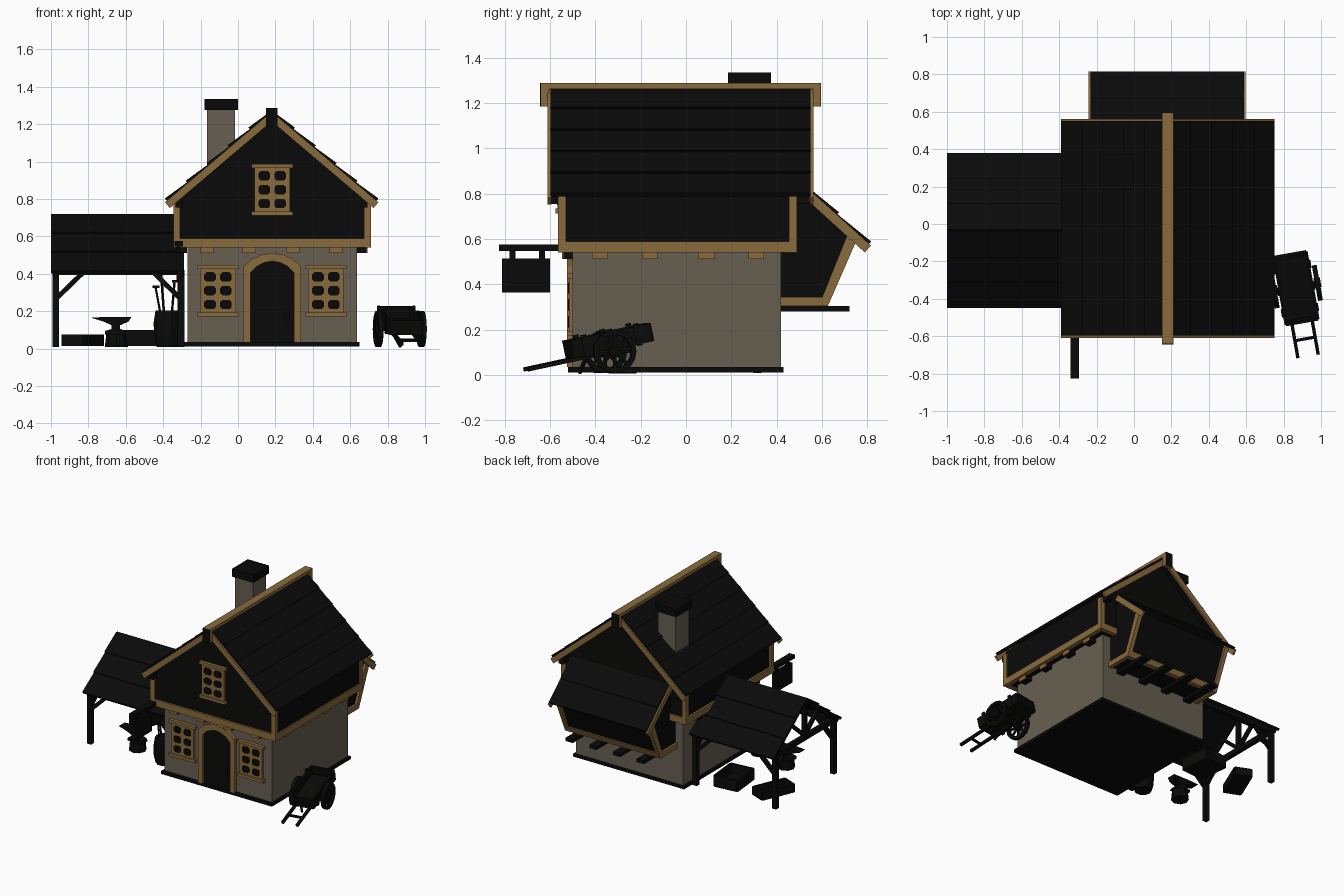
import bpy, bmesh, math
from mathutils import Vector, Matrix

if "Cube" in bpy.data.objects:
    bpy.data.objects.remove(bpy.data.objects["Cube"])


def material(name, rgb):
    m = bpy.data.materials.new(name)
    m.diffuse_color = (*rgb, 1)
    m.use_nodes = True
    m.node_tree.nodes["Principled BSDF"].inputs["Base Color"].default_value = m.diffuse_color
    return m


TAN = material("tan timber", (0.25, 0.145, 0.046))
STONE = material("grey plaster", (0.135, 0.115, 0.083))
ROOF = material("dark shingle", (0.003, 0.003, 0.003))
DARK = material("dark wood", (0.0032, 0.003, 0.0028))
IRON = material("black iron", (0.0025, 0.0025, 0.0025))


def finish(name, bm, mat):
    bmesh.ops.recalc_face_normals(bm, faces=bm.faces)
    me = bpy.data.meshes.new(name)
    bm.to_mesh(me)
    bm.free()
    me.materials.append(mat)
    ob = bpy.data.objects.new(name, me)
    bpy.context.collection.objects.link(ob)
    return ob


def prism(name, pts, axis, a, b, mat):
    """Extrude a flat profile along an axis from a to b."""
    put = {'x': lambda p, t: (t, p[0], p[1]), 'y': lambda p, t: (p[0], t, p[1]),
           'z': lambda p, t: (p[0], p[1], t)}[axis]
    bm = bmesh.new()
    lo = [bm.verts.new(put(p, a)) for p in pts]
    hi = [bm.verts.new(put(p, b)) for p in pts]
    bm.faces.new(lo)
    bm.faces.new(hi)
    for i in range(len(pts)):
        j = (i + 1) % len(pts)
        bm.faces.new((lo[i], lo[j], hi[j], hi[i]))
    return finish(name, bm, mat)


def box(name, x0, x1, y0, y1, z0, z1, mat):
    return prism(name, [(x0, y0), (x1, y0), (x1, y1), (x0, y1)], 'z', z0, z1, mat)


def beam(name, p, q, w, mat):
    """Square bar between two points."""
    p, q = Vector(p), Vector(q)
    ob = box(name, -w / 2, w / 2, -w / 2, w / 2, 0, (q - p).length, mat)
    ob.data.transform(Matrix.Translation(p) @ (q - p).to_track_quat('Z', 'Y').to_matrix().to_4x4())
    return ob


def lathe(name, c, rings, n, mat):
    """Stacked n-sided rings (radius, z) closed at both ends."""
    bm = bmesh.new()
    rows = [[bm.verts.new((c[0] + r * math.cos(2 * math.pi * i / n), c[1] + r * math.sin(2 * math.pi * i / n), z))
             for i in range(n)] for r, z in rings]
    bm.faces.new(rows[0])
    bm.faces.new(rows[-1])
    for a, b in zip(rows, rows[1:]):
        for i in range(n):
            bm.faces.new((a[i], a[(i + 1) % n], b[(i + 1) % n], b[i]))
    return finish(name, bm, mat)


def strip(a, b, lo, hi):
    """Parallelogram along a slope, offset from lo to hi above it."""
    a, b = Vector(a), Vector(b)
    d = (b - a).normalized()
    n = Vector((-d.y, d.x))
    n = n if n.y > 0 else -n
    return [a + n * lo, b + n * lo, b + n * hi, a + n * hi]


def shingles(name, a, b, rows, axis, t0, t1):
    """Roof slope with overlapping rows."""
    s = strip(a, b, 0, 0.02)
    n = (s[3] - s[0]) / 0.02
    pts = [s[1], s[0]]
    for i in range(rows):
        pts += [s[0].lerp(s[1], i / rows) + n * 0.009, s[0].lerp(s[1], (i + 1) / rows) + n * 0.02]
    return prism(name, pts, axis, t0, t1, ROOF)


# Ground floor and base
box("base_plinth", -0.285, 0.65, -0.52, 0.43, 0.012, 0.035, DARK)
box("ground_walls", -0.27, 0.635, -0.5, 0.42, 0.035, 0.545, STONE)

# Upper storey with gables
prism("upper_walls", [(-0.33, 0.546), (0.70, 0.546), (0.70, 0.81), (0.18, 1.25), (-0.33, 0.81)],
      'y', -0.55, 0.48, DARK)
for y0, y1, n in ((-0.565, -0.53, "front"), (0.455, 0.49, "back")):
    box(n + "_floor_beam", -0.345, 0.71, y0, y1, 0.54, 0.59, TAN)
    for x0 in (-0.345, 0.675):
        box(n + "_corner_post", x0, x0 + 0.035, y0, y1, 0.59, 0.79, TAN)
for x0 in (-0.345, 0.675):
    box("side_floor_beam", x0, x0 + 0.035, -0.53, 0.455, 0.54, 0.59, TAN)

# Joist ends under the overhang: dark joist, tan end plate
for x in (-0.165, 0.06, 0.295, 0.525):
    box("front_joist", x - 0.035, x + 0.035, -0.54, -0.49, 0.512, 0.54, DARK)
    box("front_joist_cap", x - 0.035, x + 0.035, -0.547, -0.54, 0.512, 0.54, TAN)
for y in (-0.38, -0.16, 0.09, 0.31):
    for s in (-1, 1):
        c = 0.1825 + s * 0.48
        box("side_joist", c - 0.035, c + 0.024, y - 0.035, y + 0.035, 0.512, 0.54, DARK)
        e = 0.1825 + s * 0.507
        box("side_joist_cap", e - 0.004, e + 0.004, y - 0.035, y + 0.035, 0.512, 0.54, TAN)

# Main roof with tan bargeboards
for s in (-1, 1):
    ridge, eave = (0.18, 1.262), (0.18 + s * 0.558, 0.788)
    shingles("main_roof", ridge, eave, 5, 'y', -0.597, 0.55)
    low = (0.18 + s * 0.568, 0.7795)
    for y0 in (-0.61, 0.546):
        prism("bargeboard", strip(ridge, low, -0.036, 0.004), 'y', y0, y0 + 0.016, TAN)
    px = 0.18 + s * 0.495
    box("eave_purlin", px - 0.018, px + 0.018, -0.6, 0.545, 0.755, 0.80, DARK)
box("ridge_cap", 0.15, 0.21, -0.635, 0.585, 1.262, 1.288, TAN)
for y0, y1, yf in ((-0.64, -0.605, -0.643), (0.56, 0.593, 0.593)):
    box("ridge_end", 0.15, 0.21, y0, y1, 1.185, 1.288, TAN)
    box("ridge_end_face", 0.15, 0.21, yf, yf + 0.003, 1.185, 1.288, DARK)

# Chimney
box("chimney", -0.165, -0.015, 0.20, 0.36, 0.85, 1.28, STONE)
box("chimney_cap", -0.18, 0.0, 0.185, 0.375, 1.275, 1.335, IRON)


# Windows: frame, lintel, sill and six chamfered panes
def window(name, cx, cz, y):
    box(name + "_frame", cx - 0.095, cx + 0.095, y - 0.016, y + 0.02, cz - 0.12, cz + 0.12, TAN)
    for z in (cz - 0.127, cz + 0.127):
        box(name + "_rail", cx - 0.11, cx + 0.11, y - 0.025, y + 0.02, z - 0.011, z + 0.011, TAN)
    for i in (-1, 1):
        for j in (-1, 0, 1):
            x, z, w, h, k = cx + i * 0.0425, cz + j * 0.074, 0.031, 0.025, 0.012
            pts = [(x - w + k, z - h), (x + w - k, z - h), (x + w, z - h + k), (x + w, z + h - k),
                   (x + w - k, z + h), (x - w + k, z + h), (x - w, z + h - k), (x - w, z - h + k)]
            prism(name + "_pane", pts, 'y', y - 0.02, y - 0.015, IRON)


window("left_window", -0.107, 0.31, -0.5)
window("right_window", 0.47, 0.31, -0.5)
window("upper_window", 0.183, 0.85, -0.55)

# Arched door
outer = [(0.03, 0.035), (0.03, 0.44), (0.075, 0.48), (0.125, 0.502), (0.183, 0.512)]
inner = [(0.067, 0.035), (0.067, 0.405), (0.1, 0.44), (0.14, 0.46), (0.183, 0.468)]
flip = lambda pts: [(0.366 - x, z) for x, z in pts[-2::-1]]
out_all, in_all = outer + flip(outer), inner + flip(inner)
prism("door_surround", out_all + in_all[::-1], 'y', -0.525, -0.49, TAN)
prism("door", in_all, 'y', -0.508, -0.49, DARK)
box("door_handle", 0.255, 0.275, -0.522, -0.505, 0.15, 0.2, IRON)

# Back bay with leaning wall
prism("bay_walls", [(0.42, 0.315), (0.615, 0.315), (0.74, 0.615), (0.55, 0.79), (0.42, 0.79)],
      'x', -0.205, 0.565, DARK)
prism("bay_sill_beam", [(0.59, 0.305), (0.626, 0.305), (0.642, 0.345), (0.59, 0.345)], 'x', -0.22, 0.58, TAN)
shingles("bay_roof", (0.52, 0.832), (0.803, 0.575), 2, 'x', -0.232, 0.588)
for x0, x1 in ((-0.222, -0.19), (0.55, 0.582)):
    box("bay_side_beam", x0, x1, 0.42, 0.6, 0.305, 0.345, TAN)
    prism("bay_leaning_post", [(0.585, 0.305), (0.626, 0.305), (0.757, 0.605), (0.716, 0.63)], 'x', x0, x1, TAN)
for x0 in (-0.243, 0.582):
    prism("bay_bargeboard", strip((0.53, 0.823), (0.812, 0.567), -0.035, 0.006), 'x', x0, x0 + 0.014, TAN)
for i in range(4):
    x = -0.12 + i * 0.2
    box("bay_joist", x - 0.03, x + 0.03, 0.41, 0.722, 0.28, 0.305, DARK)

# Hanging sign
box("sign_arm", -0.34, -0.295, -0.825, -0.55, 0.547, 0.575, DARK)
box("sign_board", -0.33, -0.305, -0.812, -0.6, 0.365, 0.515, DARK)
for y in (-0.765, -0.635):
    box("sign_hanger", -0.325, -0.31, y - 0.014, y + 0.014, 0.51, 0.55, IRON)

# Open workshop: gabled roof on posts, braces and truss
CY = -0.035
for s in (-1, 1):
    shingles("shed_roof", (CY, 0.712), (CY + s * 0.402, 0.403), 3, 'x', -1.0, -0.29)
    y = CY + s * 0.35
    box("shed_plate", -0.985, -0.29, y - 0.018, y + 0.018, 0.395, 0.43, DARK)
    for x, d in ((-0.975, 1), (-0.305, -1)):
        box("shed_post", x - 0.018, x + 0.018, y - 0.018, y + 0.018, 0.01, 0.42, DARK)
        beam("shed_brace", (x, y, 0.265), (x + d * 0.15, y, 0.41), 0.026, DARK)
        beam("shed_cross_brace", (x, y, 0.29), (x, y - s * 0.12, 0.41), 0.026, DARK)
        beam("shed_rafter", (x, CY + s * 0.39, 0.4), (x, CY, 0.7), 0.026, DARK)
        beam("shed_strut", (x, CY, 0.43), (x, CY + s * 0.16, 0.57), 0.024, DARK)
for x in (-0.975, -0.305):
    box("shed_tie_beam", x - 0.016, x + 0.016, CY - 0.36, CY + 0.36, 0.4, 0.435, DARK)
    box("shed_king_post", x - 0.014, x + 0.014, CY - 0.014, CY + 0.014, 0.42, 0.7, DARK)

# Anvil on its stump
lathe("anvil_stump", (-0.65, -0.28), [(0.062, 0.008), (0.055, 0.075)], 8, DARK)
prism("anvil", [(-0.71, 0.075), (-0.59, 0.075), (-0.6, 0.095), (-0.63, 0.105), (-0.63, 0.125), (-0.585, 0.145),
                (-0.57, 0.17), (-0.715, 0.17), (-0.785, 0.165), (-0.72, 0.145), (-0.675, 0.125), (-0.675, 0.105),
                (-0.71, 0.095)], 'y', -0.315, -0.245, IRON)

# Barrel with tools
B = (-0.375, -0.35)
lathe("barrel", B, [(0.06, 0.01), (0.074, 0.06), (0.076, 0.14), (0.066, 0.205)], 10, DARK)
for dx, dy, h in ((-0.055, 0.02, 0.33), (-0.03, -0.03, 0.4), (0.03, 0.02, 0.36)):
    beam("tool_handle", (B[0] + dx * 0.6, B[1] + dy, 0.15), (B[0] + dx * 1.2, B[1] + dy * 1.3, h), 0.01, IRON)
    beam("tool_head", (B[0] + dx * 1.2 - 0.015, B[1] + dy * 1.3, h), (B[0] + dx * 1.2 + 0.02, B[1] + dy * 1.3, h), 0.014, IRON)


# Open crate and trough
def tray(name, c, w, l, z0, h, ang):
    t = 0.014
    parts = [box(name + "_floor", -w, w, -l, l, 0, t, DARK)]
    for s in (-1, 1):
        parts.append(box(name + "_side", s * w - t / 2, s * w + t / 2, -l, l, 0, h, DARK))
        parts.append(box(name + "_end", -w, w, s * l - t / 2, s * l + t / 2, 0, h, DARK))
    for p in parts:
        p.data.transform(Matrix.Translation((*c, z0)) @ ang)


tray("crate", (-0.51, 0.15), 0.09, 0.115, 0.015, 0.085, Matrix.Rotation(0.1, 4, 'Z'))
tray("trough", (-0.83, 0.13), 0.06, 0.13, 0.015, 0.06, Matrix.Rotation(-0.4, 4, 'Z'))

# Hand cart, tipped forward on its shafts
YAW = Matrix.Rotation(math.radians(10), 4, 'Z')
TILT = YAW @ Matrix.Rotation(math.radians(12), 4, 'X')
PLACE = Matrix.Translation((0.865, -0.335, 0.105))
tray("cart_body", (0.865, -0.335), 0.088, 0.18, 0.112, 0.08, TILT)
parts = [beam("cart_shaft", (s * 0.055, 0.1, 0), (s * 0.055, -0.385, 0), 0.018, DARK) for s in (-1, 1)]
parts.append(beam("cart_rung", (-0.055, -0.29, 0), (0.055, -0.29, 0), 0.014, DARK))
parts += [box("cart_slat", s * 0.095 - 0.006, s * 0.095 + 0.006, y - 0.012, y + 0.012, 0, 0.1, DARK)
          for s in (-1, 1) for y in (-0.12, 0, 0.12)]
for p in parts:
    p.data.transform(PLACE @ TILT)
wheel = [beam("cart_axle", (-0.128, 0, 0), (0.128, 0, 0), 0.022, DARK)]
for s in (-1, 1):
    ring = lambda r: [(r * math.cos(i * math.pi / 8), r * math.sin(i * math.pi / 8)) for i in range(17)]
    wheel.append(prism("cart_wheel_rim", ring(0.096) + ring(0.074)[::-1], 'x', s * 0.117 - 0.013, s * 0.117 + 0.013, DARK))
    wheel.append(prism("cart_wheel_hub", ring(0.026)[:-1], 'x', s * 0.117 - 0.018, s * 0.117 + 0.018, IRON))
    for k in range(4):
        v = Vector((0, math.cos(k * math.pi / 4), math.sin(k * math.pi / 4))) * 0.08
        o = Vector((s * 0.117, 0, 0))
        wheel.append(beam("cart_wheel_spoke", o - v, o + v, 0.013, DARK))
for p in wheel:
    p.data.transform(PLACE @ YAW)
beam("cart_prop", (0.82, -0.43, 0.1), (0.87, -0.47, 0.01), 0.014, DARK)
